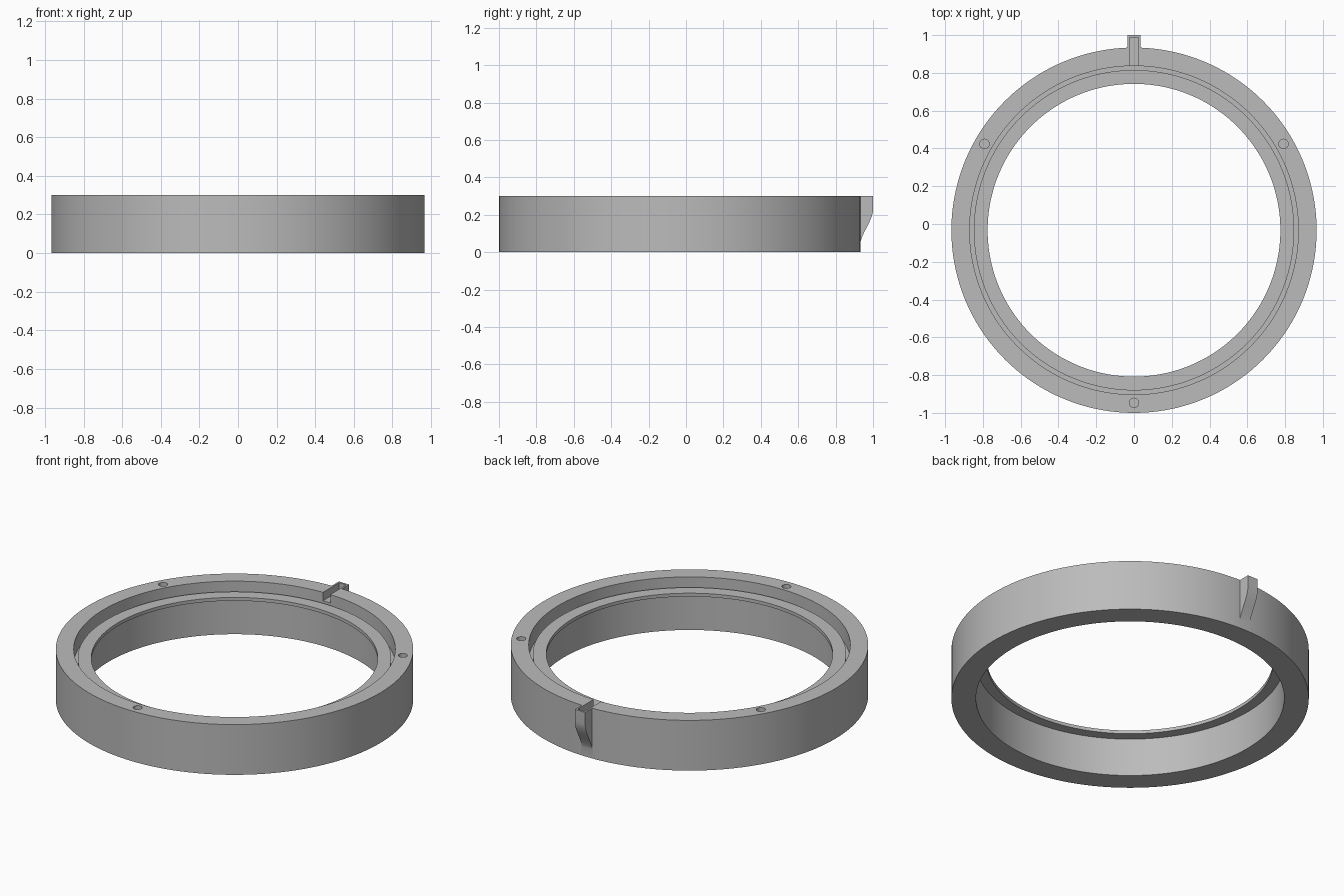
import bpy, bmesh, math
from mathutils import Matrix, Vector

CY = -0.033      # ring centre, shifted forward to leave room for the rear spout
SEG = 144

cube = bpy.data.objects.get("Cube")
if cube:
    bpy.data.objects.remove(cube, do_unlink=True)

grey = bpy.data.materials.new("plain grey")
grey.use_nodes = True
colour = (0.5, 0.5, 0.5, 1)
grey.diffuse_color = colour
grey.node_tree.nodes["Principled BSDF"].inputs["Base Color"].default_value = colour


def finish(name, bm):
    bmesh.ops.recalc_face_normals(bm, faces=bm.faces)
    mesh = bpy.data.meshes.new(name)
    bm.to_mesh(mesh)
    bm.free()
    mesh.materials.append(grey)
    obj = bpy.data.objects.new(name, mesh)
    bpy.context.collection.objects.link(obj)
    return obj


def lathe(name, profile):
    """Closed ring from a closed (radius, z) section."""
    bm = bmesh.new()
    rings = []
    for i in range(SEG):
        a = 2 * math.pi * i / SEG
        rings.append([bm.verts.new((r * math.cos(a), CY + r * math.sin(a), z))
                      for r, z in profile])
    n = len(profile)
    for i in range(SEG):
        p, q = rings[i], rings[(i + 1) % SEG]
        for j in range(n):
            k = (j + 1) % n
            bm.faces.new((p[j], q[j], q[k], p[k]))
    return finish(name, bm)


def side_extrude(name, outline, half_width):
    """Extrude a (y, z) outline across x."""
    bm = bmesh.new()
    face = bm.faces.new([bm.verts.new((-half_width, y, z)) for y, z in outline])
    out = bmesh.ops.extrude_face_region(bm, geom=[face])
    moved = [v for v in out["geom"] if isinstance(v, bmesh.types.BMVert)]
    bmesh.ops.translate(bm, verts=moved, vec=Vector((2 * half_width, 0, 0)))
    return finish(name, bm)


def boolean(target, tool, operation):
    mod = target.modifiers.new(operation.lower(), "BOOLEAN")
    mod.operation, mod.solver, mod.object = operation, "EXACT", tool
    bpy.context.view_layer.objects.active = target
    bpy.ops.object.modifier_apply(modifier=mod.name)
    bpy.data.objects.remove(tool, do_unlink=True)


# Ring body: outer wall, rim, seal groove, thin inner lip, wide bore below
ring = lathe("ring_body", [
    (0.967, 0), (0.967, 0.3), (0.87, 0.3), (0.87, 0.205), (0.848, 0.205),
    (0.848, 0.247), (0.775, 0.247), (0.775, 0.227), (0.834, 0.227), (0.834, 0)])

# Rear spout with an S-curved underside
spout = [(0.9, 0.3), (1.0, 0.3)]
for i in range(13):
    t = i / 12
    s = t * t * (3 - 2 * t)
    spout.append((1.0 - 0.07 * s, 0.23 - 0.2 * t))
spout.append((0.9, 0.03))
boolean(ring, side_extrude("spout", spout, 0.034), "UNION")

# Channel cut through the rim into the spout
channel = [(0.82, 0.25), (0.988, 0.25), (0.988, 0.35), (0.82, 0.35)]
boolean(ring, side_extrude("channel_cutter", channel, 0.024), "DIFFERENCE")

# Three screw holes in the rim
for degrees in (30, 150, 270):
    a = math.radians(degrees)
    bm = bmesh.new()
    place = Matrix.Translation((0.914 * math.cos(a), CY + 0.914 * math.sin(a), 0.3))
    bmesh.ops.create_cone(bm, cap_ends=True, segments=24, radius1=0.025,
                          radius2=0.025, depth=0.2, matrix=place)
    boolean(ring, finish("hole_cutter", bm), "DIFFERENCE")

bpy.ops.object.select_all(action="DESELECT")
ring.select_set(True)
bpy.context.view_layer.objects.active = ring
bpy.ops.object.shade_smooth_by_angle(angle=math.radians(30))
